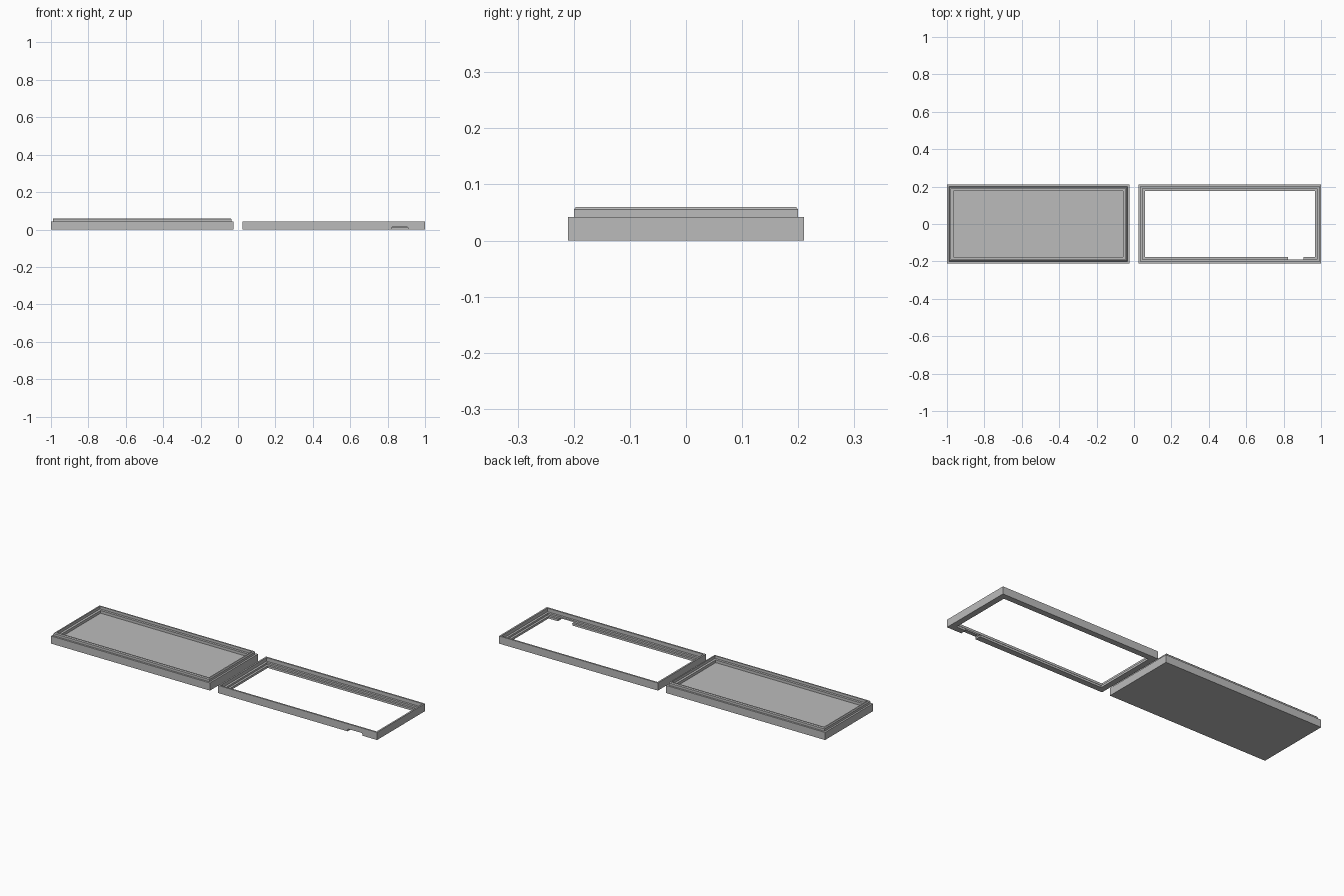
import bpy
import bmesh

old = bpy.data.objects.get("Cube")
if old:
    bpy.data.objects.remove(old, do_unlink=True)

grey = bpy.data.materials.new("plain grey")
grey.use_nodes = True
colour = (0.5, 0.5, 0.5, 1)
grey.diffuse_color = colour
grey.node_tree.nodes["Principled BSDF"].inputs["Base Color"].default_value = colour

HALF_X, HALF_Y = 0.4875, 0.21


def finish(name, bm, x=0):
    bmesh.ops.recalc_face_normals(bm, faces=bm.faces)
    mesh = bpy.data.meshes.new(name)
    bm.to_mesh(mesh)
    bm.free()
    mesh.materials.append(grey)
    obj = bpy.data.objects.new(name, mesh)
    obj.location.x = x
    bpy.context.collection.objects.link(obj)
    return obj


def stepped_rectangle(name, x, profile, closed):
    """Sweep an (inset, height) profile around a rectangle."""
    bm = bmesh.new()
    rings = []
    for inset, z in profile:
        a, b = HALF_X - inset, HALF_Y - inset
        rings.append([bm.verts.new((sx * a, sy * b, z))
                      for sx, sy in ((-1, -1), (1, -1), (1, 1), (-1, 1))])
    pairs = list(zip(rings, rings[1:]))
    if closed:
        pairs.append((rings[-1], rings[0]))
    else:
        bm.faces.new(rings[0])
        bm.faces.new(rings[-1])
    for low, high in pairs:
        for i in range(4):
            j = (i + 1) % 4
            bm.faces.new((low[i], low[j], high[j], high[i]))
    return finish(name, bm, x)


# Shallow tray with a raised, chamfered locating lip
stepped_rectangle("tray", -0.5125, [
    (0, 0), (0, 0.042), (0.01, 0.042), (0.01, 0.055), (0.014, 0.06),
    (0.021, 0.06), (0.021, 0.045), (0.034, 0.045), (0.034, 0.03)], False)

# Open frame with a stepped recess that receives the lip
frame = stepped_rectangle("frame", 0.5125, [
    (0, 0), (0, 0.042), (0.009, 0.042), (0.009, 0.022), (0.021, 0.022),
    (0.021, 0.012), (0.033, 0.012), (0.033, 0)], True)

# Finger notch through the underside of the frame's front wall
bm = bmesh.new()
outline = [(0.82, -0.01), (0.91, -0.01), (0.91, 0.009),
           (0.905, 0.014), (0.825, 0.014), (0.82, 0.009)]
face = bm.faces.new([bm.verts.new((x, -0.25, z)) for x, z in outline])
depth = bmesh.ops.extrude_face_region(bm, geom=[face])["geom"]
bmesh.ops.translate(bm, vec=(0, 0.1, 0),
                    verts=[v for v in depth if isinstance(v, bmesh.types.BMVert)])
cutter = finish("notch_cutter", bm)
cutter.hide_render = True
cutter.hide_set(True)

cut = frame.modifiers.new("notch", "BOOLEAN")
cut.operation = "DIFFERENCE"
cut.solver = "EXACT"
cut.object = cutter
